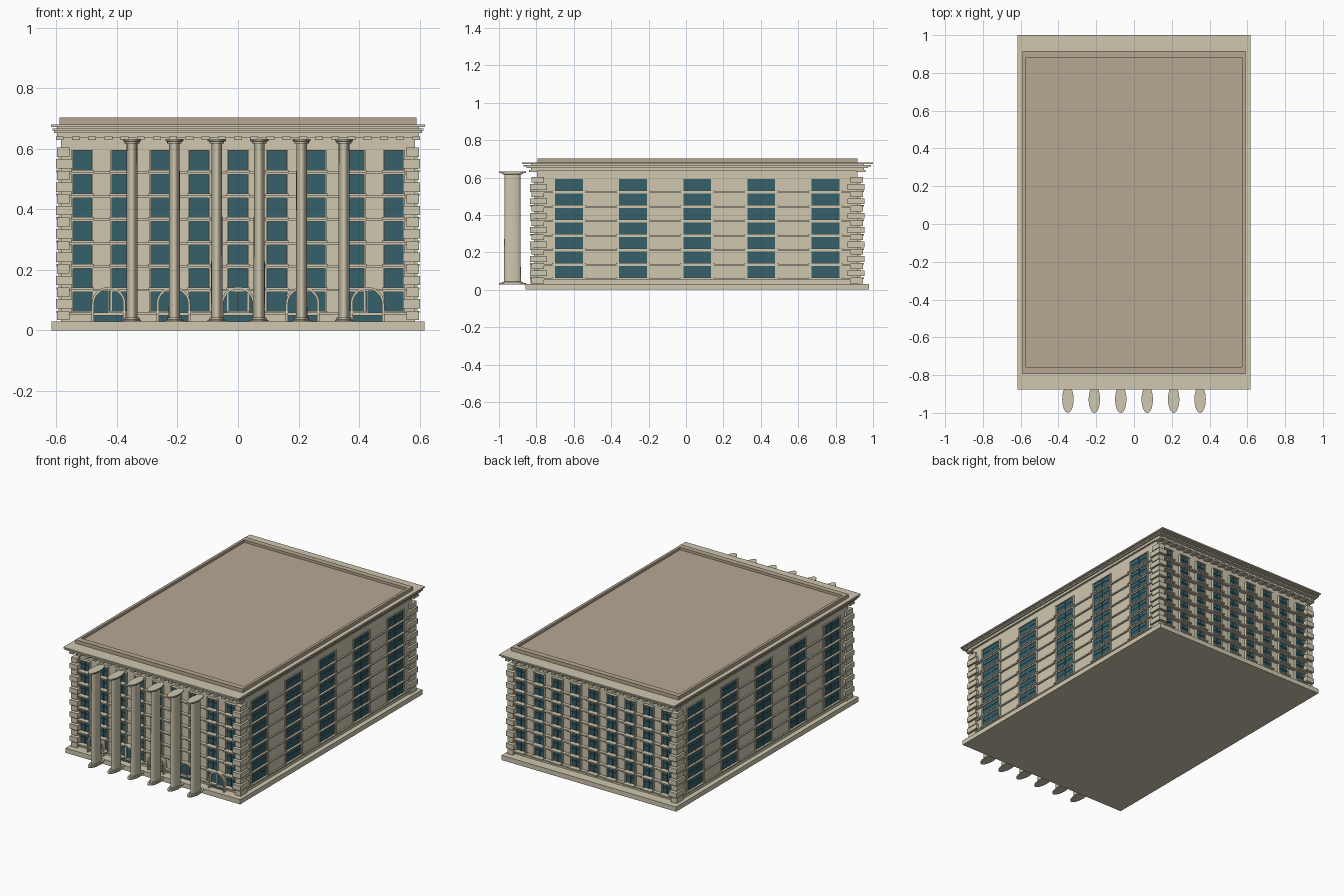
import bpy, bmesh, math

if "Cube" in bpy.data.objects:
    bpy.data.objects.remove(bpy.data.objects["Cube"])

HX, HY, SY, CY = 0.585, 0.357, 2.4, 0.06    # half sizes, depth stretch, y centre


def material(name, rgb):
    m = bpy.data.materials.new(name)
    m.diffuse_color = (*rgb, 1)
    m.use_nodes = True
    m.node_tree.nodes["Principled BSDF"].inputs["Base Color"].default_value = m.diffuse_color
    return m


STONE = material("stone", (0.62, 0.57, 0.43))
ROOF = material("roof_tan", (0.47, 0.39, 0.29))
GLASS = material("teal_glass", (0.035, 0.115, 0.145))


def to_world(side, u, d, z):
    # u runs along the wall, d outwards from it
    x, y = {"front": (u, -HY - d), "back": (-u, HY + d),
            "right": (HX + d, u), "left": (-HX - d, -u)}[side]
    return (x, y * SY + CY, z)


class Part:
    def __init__(self, name, mat):
        self.name, self.mat, self.bm = name, mat, bmesh.new()

    def hexa(self, pts):
        v = [self.bm.verts.new(p) for p in pts]
        for f in ((0, 1, 2, 3), (4, 5, 6, 7), (0, 1, 5, 4), (1, 2, 6, 5), (2, 3, 7, 6), (3, 0, 4, 7)):
            self.bm.faces.new([v[i] for i in f])

    def box(self, x0, x1, y0, y1, z0, z1):
        self.hexa([(x, y, z) for z in (z0, z1) for x, y in ((x0, y0), (x1, y0), (x1, y1), (x0, y1))])

    def bar(self, side, u0, u1, d0, d1, z0, z1):
        self.hexa([to_world(side, u, d, z) for z in (z0, z1)
                   for u, d in ((u0, d0), (u1, d0), (u1, d1), (u0, d1))])

    def finish(self, smooth=False):
        bmesh.ops.recalc_face_normals(self.bm, faces=self.bm.faces)
        me = bpy.data.meshes.new(self.name)
        self.bm.to_mesh(me)
        self.bm.free()
        me.materials.append(self.mat)
        ob = bpy.data.objects.new(self.name, me)
        bpy.context.collection.objects.link(ob)
        if smooth:
            bpy.context.view_layer.objects.active = ob
            ob.select_set(True)
            bpy.ops.object.shade_smooth_by_angle(angle=math.radians(35))
            ob.select_set(False)


def slab(name, mat, hx, y0, y1, z0, z1):
    p = Part(name, mat)
    p.box(-hx, hx, y0, y1, z0, z1)
    p.finish()


# Main masses
Y0, Y1 = CY - HY * SY, CY + HY * SY
slab("plinth", STONE, 0.615, -0.857, 0.978, 0, 0.03)
slab("walls", STONE, HX, Y0, Y1, 0.03, 0.66)
slab("frieze", STONE, 0.598, -0.83, 0.952, 0.637, 0.652)
slab("cornice_lower", STONE, 0.608, -0.852, 0.974, 0.652, 0.660)
slab("cornice_middle", STONE, 0.613, -0.868, 0.988, 0.660, 0.667)
slab("cornice_core", STONE, 0.598, -0.83, 0.952, 0.667, 0.672)
slab("cornice_top", STONE, 0.617, -0.877, 1.0, 0.672, 0.680)
slab("roof_deck", ROOF, 0.58, -0.76, 0.89, 0.67, 0.687)

# Parapet around the roof
parapet = Part("parapet", ROOF)
for x in (-0.59, 0.573):
    parapet.box(x, x + 0.017, -0.793, 0.917, 0.678, 0.703)
for y in (-0.793, 0.882):
    parapet.box(-0.573, 0.573, y, y + 0.035, 0.678, 0.703)
parapet.finish()

# Windows, frames, sills and string courses on all four sides
panes, frames = Part("window_panes", GLASS), Part("window_frames", STONE)
mullions = Part("window_mullions", GLASS)
sills, belts = Part("window_sills", STONE), Part("string_courses", STONE)
W = 0.031
for side, count, step, half in (("front", 9, 0.1285, HX), ("back", 9, 0.1285, HX),
                                ("right", 5, 0.1428, HY), ("left", 5, 0.1428, HY)):
    for row in range(7):
        zc = 0.096 + 0.0775 * row
        belts.bar(side, -half, half, -0.002, 0.009, zc - 0.044, zc - 0.036)
        for i in range(count):
            u = (i - (count - 1) / 2) * step
            panes.bar(side, u - W, u + W, -0.002, 0.002, zc - W, zc + W)
            mullions.bar(side, u - 0.0015, u + 0.0015, 0, 0.004, zc - W, zc + W)
            mullions.bar(side, u - W, u + W, 0, 0.004, zc + 0.004, zc + 0.007)
            for s in (-1, 1):
                a, b = sorted((u + s * W, u + s * (W + 0.005)))
                frames.bar(side, a, b, -0.002, 0.007, zc - W, zc + W + 0.004)
            frames.bar(side, u - W - 0.005, u + W + 0.005, -0.002, 0.008, zc + W, zc + W + 0.0045)
            sills.bar(side, u - 0.038, u + 0.038, -0.002, 0.015, zc - 0.039, zc - 0.031)
for p in (panes, frames, mullions, sills, belts):
    p.finish()

# Corner quoins, alternating long and short
quoins = Part("corner_quoins", STONE)
for k in range(15):
    z = 0.034 + 0.0385 * k
    a, e = (0.040, 0.016) if k % 2 else (0.028, 0.012)
    for sx in (-1, 1):
        for sy in (-1, 1):
            x = sorted((sx * (HX - a), sx * (HX + e)))
            y = sorted((CY + sy * SY * (HY - a * 0.55), CY + sy * SY * (HY + e)))
            quoins.box(*x, *y, z, z + 0.031)
quoins.finish()

# Dentils below the front and back cornice
dentils = Part("dentils", STONE)
for side in ("front", "back"):
    for i in range(23):
        u = (i - 11) * 0.0535
        dentils.bar(side, u - 0.013, u + 0.013, -0.002, 0.018, 0.629, 0.640)
dentils.finish()


# Arched entrances on the front
def arch_line(w, top, bottom=0.03, n=14):
    pts = [(w, bottom)]
    pts += [(w * math.cos(math.pi * i / n), top - w + w * math.sin(math.pi * i / n)) for i in range(n + 1)]
    return pts + [(-w, bottom)]


arches, doors = Part("arch_surrounds", STONE), Part("arch_glass", GLASS)
door_bars = Part("arch_mullions", STONE)
for i in range(5):
    c = (i - 2) * 0.2135
    outer, inner = arch_line(0.056, 0.144), arch_line(0.048, 0.136)
    for k in range(len(outer) - 1):
        quad = (outer[k], outer[k + 1], inner[k + 1], inner[k])
        arches.hexa([to_world("front", c + u, d, z) for d in (0, 0.014) for u, z in quad])
    lo, hi = ([doors.bm.verts.new(to_world("front", c + u, d, z)) for u, z in inner] for d in (0, 0.005))
    doors.bm.faces.new(hi)
    for k in range(len(lo)):
        j = (k + 1) % len(lo)
        doors.bm.faces.new((lo[k], lo[j], hi[j], hi[k]))
    door_bars.bar("front", c - 0.002, c + 0.002, 0.003, 0.009, 0.06, 0.134)
    door_bars.bar("front", c - 0.048, c + 0.048, 0.003, 0.011, 0.049, 0.060)
bmesh.ops.remove_doubles(arches.bm, verts=arches.bm.verts, dist=1e-5)
for p in (arches, doors, door_bars):
    p.finish()

# Front colonnade: stepped base, shaft and capital as one lathe profile
profile = [(0.030, 0.029), (0.030, 0.035), (0.024, 0.036), (0.024, 0.042), (0.0187, 0.043),
           (0.0175, 0.617), (0.024, 0.618), (0.024, 0.624), (0.030, 0.625), (0.030, 0.632)]
columns, N = Part("columns", STONE), 32
for i in range(6):
    cx = (i - 2.5) * 0.14
    rings = [[columns.bm.verts.new((cx + r * math.cos(2 * math.pi * k / N),
                                    -0.928 + SY * r * math.sin(2 * math.pi * k / N), z))
              for k in range(N)] for r, z in profile]
    for a, b in zip(rings, rings[1:]):
        for k in range(N):
            j = (k + 1) % N
            columns.bm.faces.new((a[k], a[j], b[j], b[k]))
    columns.bm.faces.new(rings[0])
    columns.bm.faces.new(rings[-1])
columns.finish(smooth=True)
